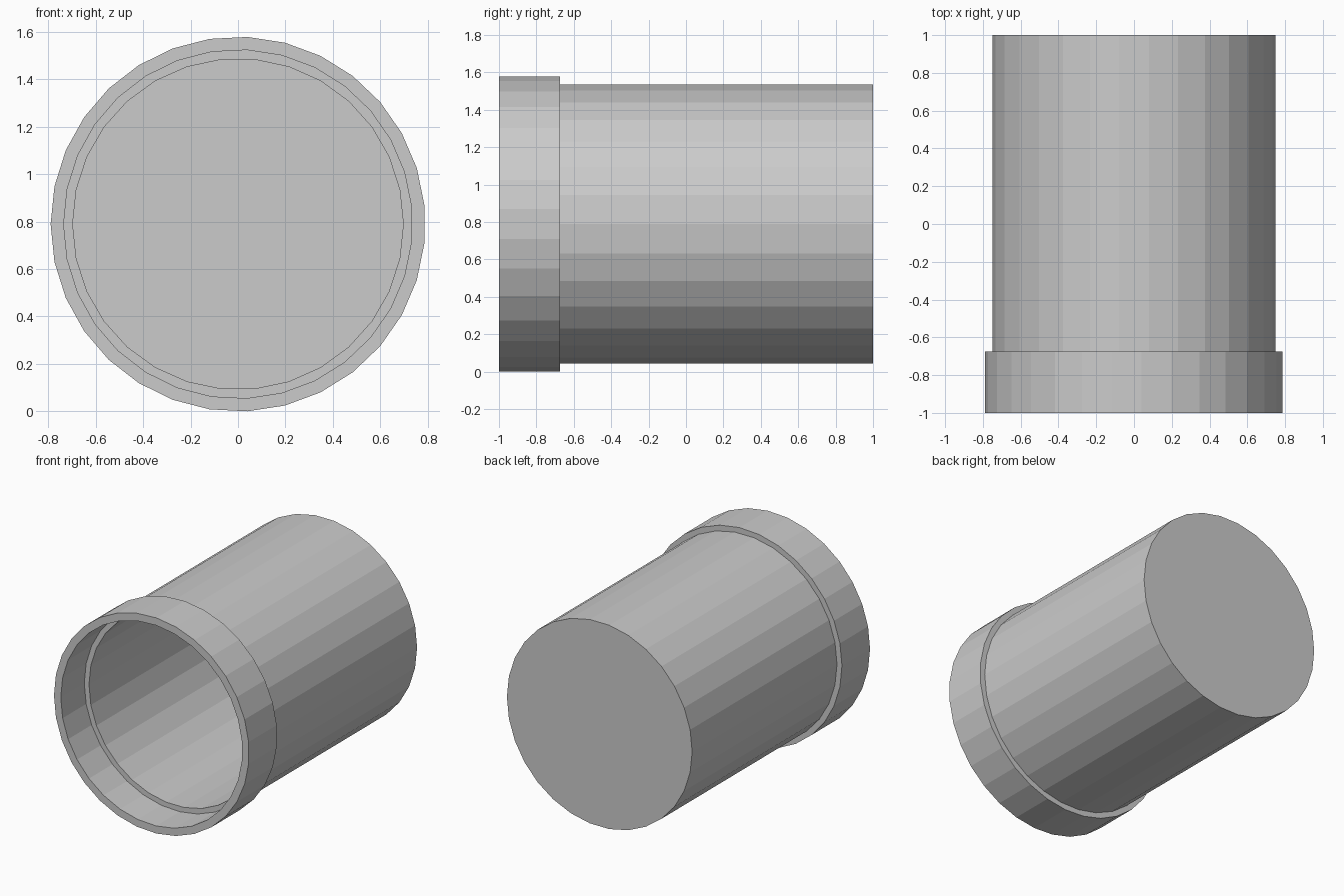
import bpy, bmesh
from math import pi, cos, sin

if "Cube" in bpy.data.objects:
    bpy.data.objects.remove(bpy.data.objects["Cube"])

CENTRE_Z = 0.789


def add_ring(bm, y, radius, sides):
    """Ring of vertices round the y axis, starting at -x."""
    angles = [pi - 2 * pi * k / sides for k in range(sides)]
    return [bm.verts.new((radius * cos(a), y, CENTRE_Z + radius * sin(a))) for a in angles]


def join_rings(bm, a, b):
    """Quads between equal rings, a triangle strip between unequal ones."""
    na, nb = len(a), len(b)
    if na == nb:
        for k in range(na):
            bm.faces.new((a[k], a[(k + 1) % na], b[(k + 1) % nb], b[k]))
        return
    i = j = 0
    while i < na or j < nb:
        if j >= nb or (i < na and (i + 1) / na <= (j + 1) / nb):
            bm.faces.new((a[i % na], a[(i + 1) % na], b[j % nb]))
            i += 1
        else:
            bm.faces.new((a[i % na], b[(j + 1) % nb], b[j % nb]))
            j += 1


# Hollow cup: 30-sided body, wider 31-sided collar at the open front
profile = [
    (1.0, 0.75, 30), (-0.675, 0.75, 30),      # outer body
    (-0.675, 0.79, 31), (-1.0, 0.79, 31),     # outer collar
    (-1.0, 0.735, 31), (-0.728, 0.735, 31),   # inner collar
    (-0.728, 0.697, 30), (0.947, 0.697, 30),  # bore
]
bm = bmesh.new()
rings = [add_ring(bm, *p) for p in profile]
for a, b in zip(rings, rings[1:]):
    join_rings(bm, a, b)

# Closed back wall
bm.faces.new(rings[0])
bm.faces.new(rings[-1])
bmesh.ops.recalc_face_normals(bm, faces=bm.faces)

# Merge the flat triangle strips
bmesh.ops.dissolve_limit(bm, angle_limit=0.01, verts=bm.verts, edges=bm.edges)

mesh = bpy.data.meshes.new("collared_cup")
bm.to_mesh(mesh)
bm.free()
bpy.context.collection.objects.link(bpy.data.objects.new("collared_cup", mesh))
